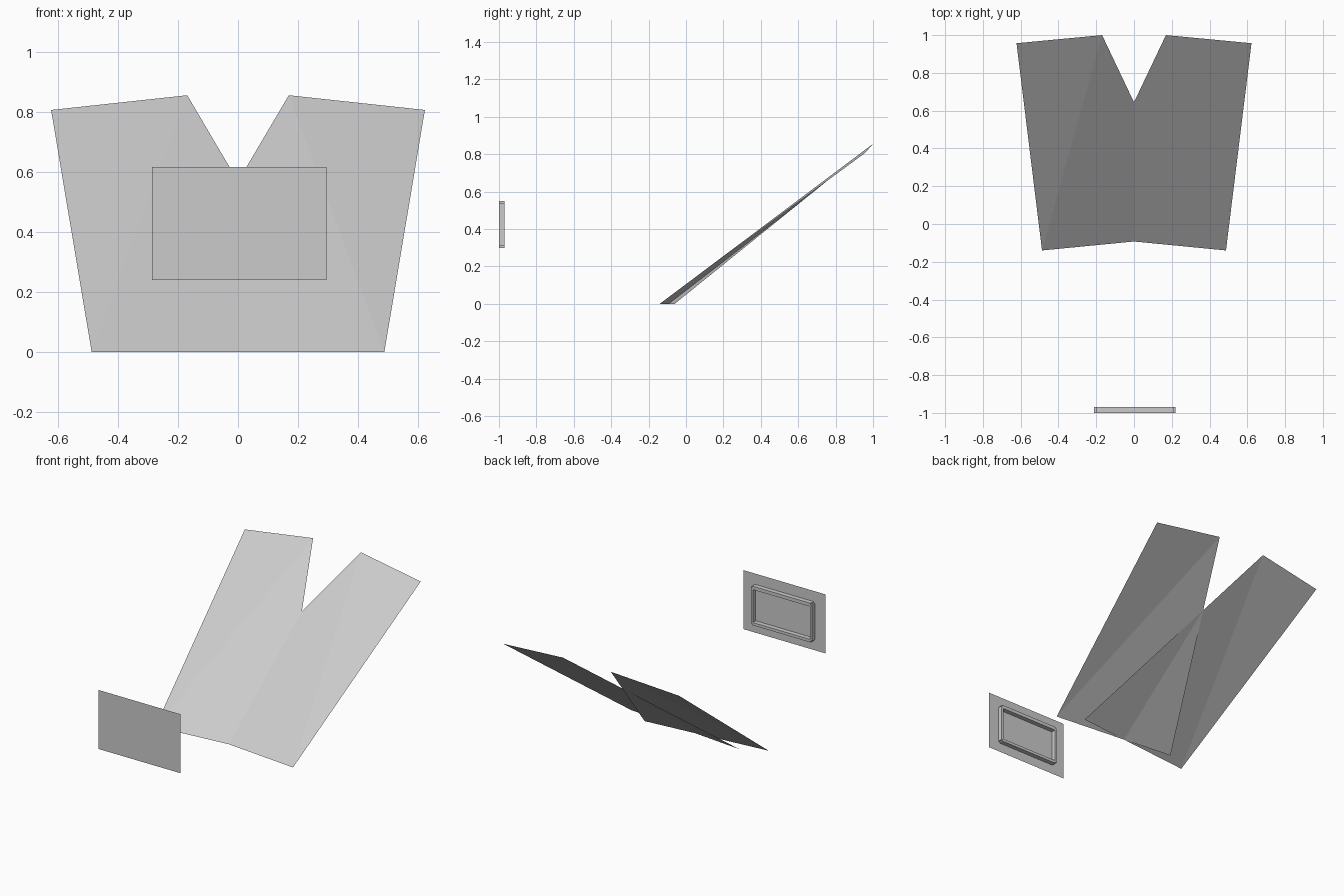
import bpy

if "Cube" in bpy.data.objects:
    bpy.data.objects.remove(bpy.data.objects["Cube"])


def add_mesh(name, verts, faces):
    mesh = bpy.data.meshes.new(name)
    mesh.from_pydata(verts, [], faces)
    mesh.update()
    obj = bpy.data.objects.new(name, mesh)
    bpy.context.collection.objects.link(obj)
    return obj


def add_box(name, x0, x1, y0, y1, z0, z1):
    verts = [(x, y, z) for x in (x0, x1) for y in (y0, y1) for z in (z0, z1)]
    faces = [(0, 1, 3, 2), (4, 6, 7, 5), (0, 4, 5, 1),
             (2, 3, 7, 6), (0, 2, 6, 4), (1, 5, 7, 3)]
    return add_mesh(name, verts, faces)


# Two crossing sloped sheets, each split along its long diagonal
for side, name in ((1, "left_sheet"), (-1, "right_sheet")):
    outline = [(-0.487, -0.14, 0), (0.335, -0.06, 0),
               (-0.169, 1.0, 0.855), (-0.622, 0.957, 0.806)]
    faces = [(0, 1, 2), (0, 2, 3)]
    if side < 0:
        faces = [f[::-1] for f in faces]
    add_mesh(name, [(side * x, y, z) for x, y, z in outline], faces)

# Thin upright plate with an inset centre panel
px, pz = (-0.287, 0.294), (0.24, 0.617)
ix, iz = (-0.197, 0.207), (0.317, 0.527)
ring = [(xs[a], -1.0, zs[b]) for xs, zs in ((px, pz), (ix, iz))
        for a, b in ((0, 0), (1, 0), (1, 1), (0, 1))]
plate_faces = [(i, (i + 1) % 4, 4 + (i + 1) % 4, 4 + i) for i in range(4)]
add_mesh("plate", ring, plate_faces + [(4, 5, 6, 7)])

# Four rim bars on the back of the plate
back = (-0.9995, -0.97)
add_box("rim_left", -0.211, ix[0], *back, 0.308, 0.54)
add_box("rim_right", ix[1], 0.221, *back, 0.308, 0.54)
add_box("rim_bottom", -0.202, 0.212, *back, 0.299, iz[0])
add_box("rim_top", -0.202, 0.212, *back, iz[1], 0.549)
